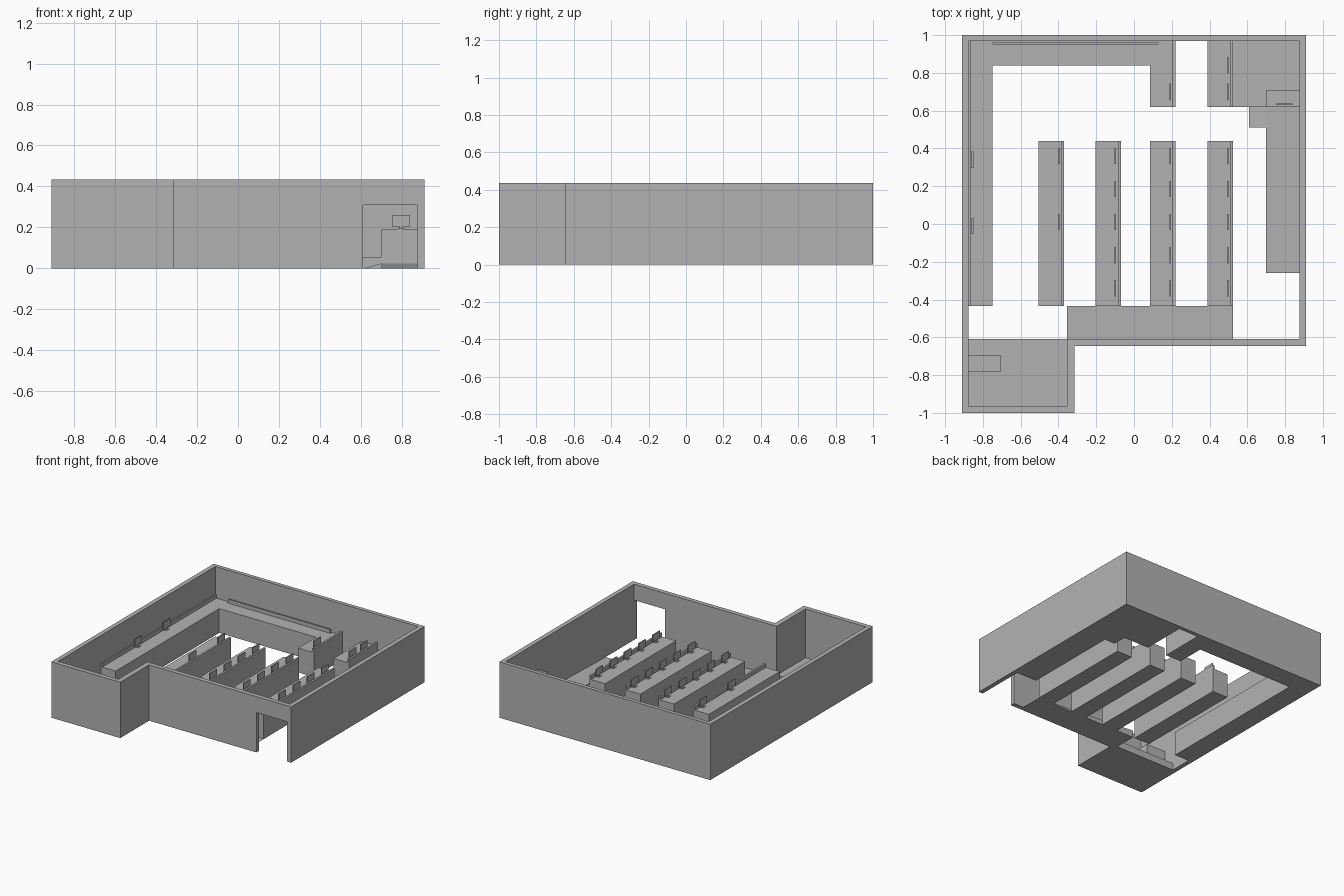
import bpy, bmesh

cube = bpy.data.objects.get("Cube")
if cube:
    bpy.data.objects.remove(cube, do_unlink=True)

grey = bpy.data.materials.new("plain grey")
grey.use_nodes = True
grey.diffuse_color = (0.45, 0.45, 0.45, 1)
grey.node_tree.nodes["Principled BSDF"].inputs["Base Color"].default_value = grey.diffuse_color

WALL_H, DOOR_H, DESK_H, SCREEN_H, STAGE_H = 0.435, 0.31, 0.19, 0.22, 0.055


def prism(name, base, shift):
    """Extrude a flat polygon along a vector."""
    bm = bmesh.new()
    face = bm.faces.new([bm.verts.new(p) for p in base])
    new = bmesh.ops.extrude_face_region(bm, geom=[face])["geom"]
    verts = [g for g in new if isinstance(g, bmesh.types.BMVert)]
    bmesh.ops.translate(bm, verts=verts, vec=shift)
    bmesh.ops.recalc_face_normals(bm, faces=bm.faces)
    mesh = bpy.data.meshes.new(name)
    bm.to_mesh(mesh)
    bm.free()
    mesh.materials.append(grey)
    obj = bpy.data.objects.new(name, mesh)
    bpy.context.collection.objects.link(obj)
    return obj


def plan(name, outline, z0, z1):
    return prism(name, [(x, y, z0) for x, y in outline], (0, 0, z1 - z0))


def box(name, x0, x1, y0, y1, z0, z1):
    return plan(name, [(x0, y0), (x1, y0), (x1, y1), (x0, y1)], z0, z1)


def monitor(x, y, along_x=False):
    """Screen, neck and foot standing on a desk top."""
    def part(name, thick, wide, z0, z1):
        a, b = (wide, thick) if along_x else (thick, wide)
        box(name, x - a, x + a, y - b, y + b, z0, z1)
    part("monitor_screen", 0.004, 0.043, DESK_H + 0.015, 0.26)
    part("monitor_neck", 0.003, 0.008, DESK_H + 0.004, DESK_H + 0.015)
    part("monitor_foot", 0.012, 0.018, DESK_H, DESK_H + 0.004)


def desk_row(x, y0, y1, seats):
    """Long desk with a low screen on its +x edge and monitors beside it."""
    box("desk_row", x, x + 0.135, y0, y1, 0, DESK_H)
    box("desk_screen", x + 0.12, x + 0.135, y0, y1, DESK_H, SCREEN_H)
    for y in seats:
        monitor(x + 0.106, y)


# Outer walls, open at the doorway, with a lintel above it
outer = [(0.61, -0.645), (-0.315, -0.645), (-0.315, -1), (-0.91, -1),
         (-0.91, 1), (0.91, 1), (0.91, -0.645), (0.875, -0.645)]
inner = [(0.61, -0.61), (-0.355, -0.61), (-0.355, -0.965),
         (-0.875, -0.965), (-0.875, 0.97), (0.875, 0.97)]
plan("outer_walls", outer + inner[::-1], 0, WALL_H)
box("door_lintel", 0.61, 0.875, -0.645, -0.61, DOOR_H, WALL_H)

# Free-standing desk rows
seats = [0.36 - 0.175 * i for i in range(5)]
desk_row(-0.505, -0.435, 0.44, seats[0:3:2])
for x in (-0.205, 0.085, 0.39):
    desk_row(x, -0.435, 0.44, seats)

# Short desks reaching out from the back wall
desk_row(0.085, 0.62, 0.97, [0.70])
desk_row(0.39, 0.62, 0.97, [0.84, 0.70])

# Wall desk along the left and back walls
plan("wall_desk", [(-0.875, -0.435), (-0.75, -0.435), (-0.75, 0.84),
                   (0.085, 0.84), (0.085, 0.97), (-0.875, 0.97)], 0, DESK_H)
box("side_wall_screen", -0.875, -0.865, -0.435, 0.97, DESK_H, SCREEN_H)
box("back_wall_screen", -0.75, 0.13, 0.95, 0.96, DESK_H, SCREEN_H)
for y in (0.34, -0.01):
    monitor(-0.855, y)

# Raised stage with its desk
box("stage", 0.525, 0.875, 0.62, 0.97, 0, STAGE_H)
box("stage_desk", 0.70, 0.875, 0.62, 0.71, STAGE_H, DESK_H)
monitor(0.795, 0.635, along_x=True)

# Ramp up to the stage and its side wedge
prism("stage_ramp", [(0.70, -0.26, 0), (0.70, 0.62, 0), (0.70, 0.62, 0.025)], (0.175, 0, 0))
prism("stage_side_wedge", [(0.61, 0.51, 0), (0.70, 0.51, 0), (0.70, 0.51, 0.025)], (0, 0.11, 0))

# Raised annex floor, its desk and the ramp leading to it
box("annex_floor", -0.875, -0.355, -0.965, -0.61, 0, STAGE_H)
box("annex_desk", -0.875, -0.705, -0.78, -0.695, STAGE_H, DESK_H)
prism("annex_ramp", [(0.525, -0.61, 0), (-0.355, -0.61, 0), (-0.355, -0.61, STAGE_H)], (0, 0.175, 0))
